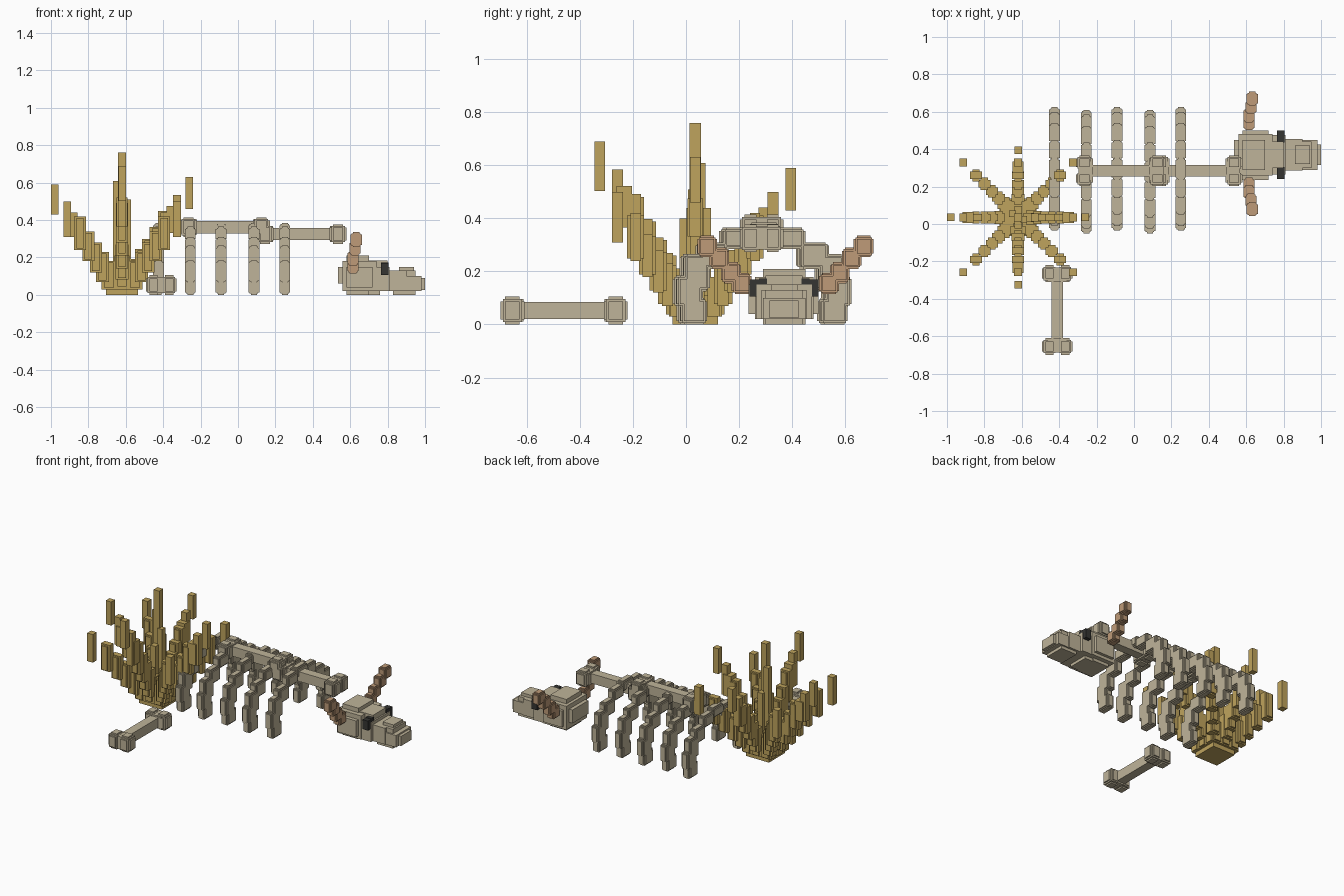
import bpy, bmesh
from mathutils import Matrix, Vector

cube = bpy.data.objects.get("Cube")
if cube:
    bpy.data.objects.remove(cube, do_unlink=True)


def material(name, rgb):
    m = bpy.data.materials.new(name)
    m.use_nodes = True
    m.diffuse_color = (*rgb, 1)
    m.node_tree.nodes["Principled BSDF"].inputs["Base Color"].default_value = (*rgb, 1)
    return m


BONE = material("bone", (0.52, 0.455, 0.32))
PLANT = material("dry yellow", (0.52, 0.37, 0.11))
HORN = material("horn brown", (0.52, 0.33, 0.19))
DARK = material("eye black", (0.035, 0.035, 0.032))


def part(name, boxes, mat):
    """One object from (centre, size) boxes."""
    bm = bmesh.new()
    for c, s in boxes:
        bmesh.ops.create_cube(bm, size=1, matrix=Matrix.Translation(c) @ Matrix.Diagonal((*s, 1)))
    mesh = bpy.data.meshes.new(name)
    bm.to_mesh(mesh)
    bm.free()
    mesh.materials.append(mat)
    ob = bpy.data.objects.new(name, mesh)
    bpy.context.collection.objects.link(ob)
    return ob


def span(x0, x1, y0, y1, z0, z1):
    return (((x0 + x1) / 2, (y0 + y1) / 2, (z0 + z1) / 2), (x1 - x0, y1 - y0, z1 - z0))


def blob(c, s, step=0.018):
    """Stepped, blocky pebble: three boxes, each long along one axis."""
    out = []
    for axis in range(3):
        size = [v - 2 * step for v in s]
        size[axis] = s[axis]
        out.append((c, tuple(size)))
    out.append((c, tuple(v - step for v in s)))
    return out


# Long bones: a shaft with two knobs at each end
def long_bone(name, centre, along_x):
    boxes = [((0, 0, 0), (0.42, 0.06, 0.065))]
    for end in (-1, 1):
        boxes.append(((end * 0.19, 0, 0), (0.075, 0.10, 0.085)))
        for side in (-1, 1):
            boxes += blob((end * 0.195, side * 0.042, 0), (0.09, 0.08, 0.105))
    if not along_x:
        boxes = [((c[1], c[0], c[2]), (s[1], s[0], s[2])) for c, s in boxes]
    off = Vector(centre)
    part(name, [(Vector(c) + off, s) for c, s in boxes], BONE)


long_bone("loose_leg_bone", (-0.41, -0.46, 0.053), False)
long_bone("rear_spine", (-0.07, 0.285, 0.362), True)
long_bone("front_spine", (0.34, 0.285, 0.325), True)

# Ribs: chains of blobs arching over the spine, alternately shifted sideways
CHAIN = [(0.0, 0.35, 0.12, 0.07), (0.10, 0.325, 0.11, 0.08), (0.19, 0.26, 0.11, 0.10),
         (0.255, 0.195, 0.10, 0.14), (0.28, 0.125, 0.10, 0.12), (0.265, 0.05, 0.10, 0.10)]
for i, x in enumerate((-0.425, -0.255, -0.09, 0.085, 0.25)):
    mid = 0.295 if i % 2 == 0 else 0.28
    boxes = []
    for side in (-1, 1):
        for d, z, w, h in CHAIN:
            boxes += blob((x, mid + side * d, z), (0.058, w, h), 0.013)
    part(f"rib_{i + 1}", boxes, BONE)

# Skull
part("skull", [
    span(0.56, 0.74, 0.26, 0.48, 0.02, 0.18),
    span(0.58, 0.72, 0.235, 0.50, 0.04, 0.15),
    span(0.535, 0.60, 0.28, 0.45, 0.06, 0.15),
    span(0.58, 0.70, 0.29, 0.45, 0.0, 0.21),
    span(0.70, 0.81, 0.265, 0.475, 0.02, 0.15),
    span(0.70, 0.80, 0.30, 0.44, 0.02, 0.185),
    span(0.70, 0.76, 0.30, 0.44, 0.0, 0.03)], BONE)
part("snout", [
    span(0.79, 0.90, 0.285, 0.455, 0.02, 0.13),
    span(0.83, 0.95, 0.30, 0.44, 0.0, 0.13),
    span(0.86, 0.94, 0.32, 0.42, 0.08, 0.15),
    span(0.90, 0.98, 0.29, 0.45, 0.02, 0.10),
    span(0.94, 1.0, 0.315, 0.425, 0.025, 0.09)], BONE)
for side, name in ((1, "left"), (-1, "right")):
    y = 0.37 + side * 0.10
    part(f"{name}_eye", [((0.785, y + side * 0.008, 0.138), (0.04, 0.044, 0.064)),
                         ((0.785, y - side * 0.02, 0.155), (0.04, 0.03, 0.035))], DARK)

# Horns, rising outward in blocky beads
for side, name in ((1, "left"), (-1, "right")):
    boxes = []
    for x, d, z in ((0.615, 0.165, 0.155), (0.615, 0.205, 0.195), (0.625, 0.25, 0.25),
                    (0.632, 0.295, 0.295)):
        boxes += blob((x, 0.375 + side * d, z), (0.06, 0.075, 0.08), 0.012)
    part(f"{name}_horn", boxes, HORN)

# Spiky plant: stepped base, central stalks and eight rising arms
PX, PY = -0.62, 0.035
base = [((PX, PY, z), (w, w, h)) for z, w, h in
        ((0.035, 0.17, 0.07), (0.07, 0.20, 0.08), (0.11, 0.17, 0.13))]
part("plant_base", base, PLANT)
stalks = []
for dx, dy, top, w in ((0, 0, 0.76, 0.042), (-0.03, 0.02, 0.61, 0.036), (0.03, -0.01, 0.51, 0.036),
                       (0, 0.04, 0.44, 0.04), (0, -0.04, 0.40, 0.04)):
    stalks.append(span(PX + dx - w / 2, PX + dx + w / 2, PY + dy - w / 2, PY + dy + w / 2, 0.05, top))
part("plant_stalks", stalks, PLANT)

STEPS = [(0.07, 0.03, 0.18, 0.08), (0.105, 0.07, 0.23, 0.07), (0.14, 0.12, 0.28, 0.065),
         (0.18, 0.18, 0.34, 0.065), (0.225, 0.24, 0.42, 0.065), (0.293, 0.31, 0.50, 0.042),
         (0.36, 0.43, 0.59, 0.04)]
for ax in (-1, 0, 1):
    for ay in (-1, 0, 1):
        if not (ax or ay):
            continue
        diagonal = ax and ay
        rise = 1.17 if (ax, ay) == (0, -1) else 1.07 if (ax, ay) == (1, 0) else 1.0
        boxes = []
        for d, lo, hi, w in STEPS[:-1] if diagonal else STEPS:
            c = (PX + ax * d, PY + ay * d, (lo + hi) / 2 * rise)
            h = (hi - lo) * rise
            if w > 0.05:
                boxes += [(c, (w, w * 0.6, h)), (c, (w * 0.6, w, h * 0.9))]
            else:
                # Outer blades are single square posts
                boxes.append((c, (w, w, h)))
            if not diagonal and abs(d - 0.293) < 0.01:
                boxes.append(((c[0] - ax * 0.025, c[1] - ay * 0.025, c[2] - 0.03), (0.06, 0.06, h * 0.7)))
        part(f"plant_arm_{ax + 1}{ay + 1}", boxes, PLANT)
